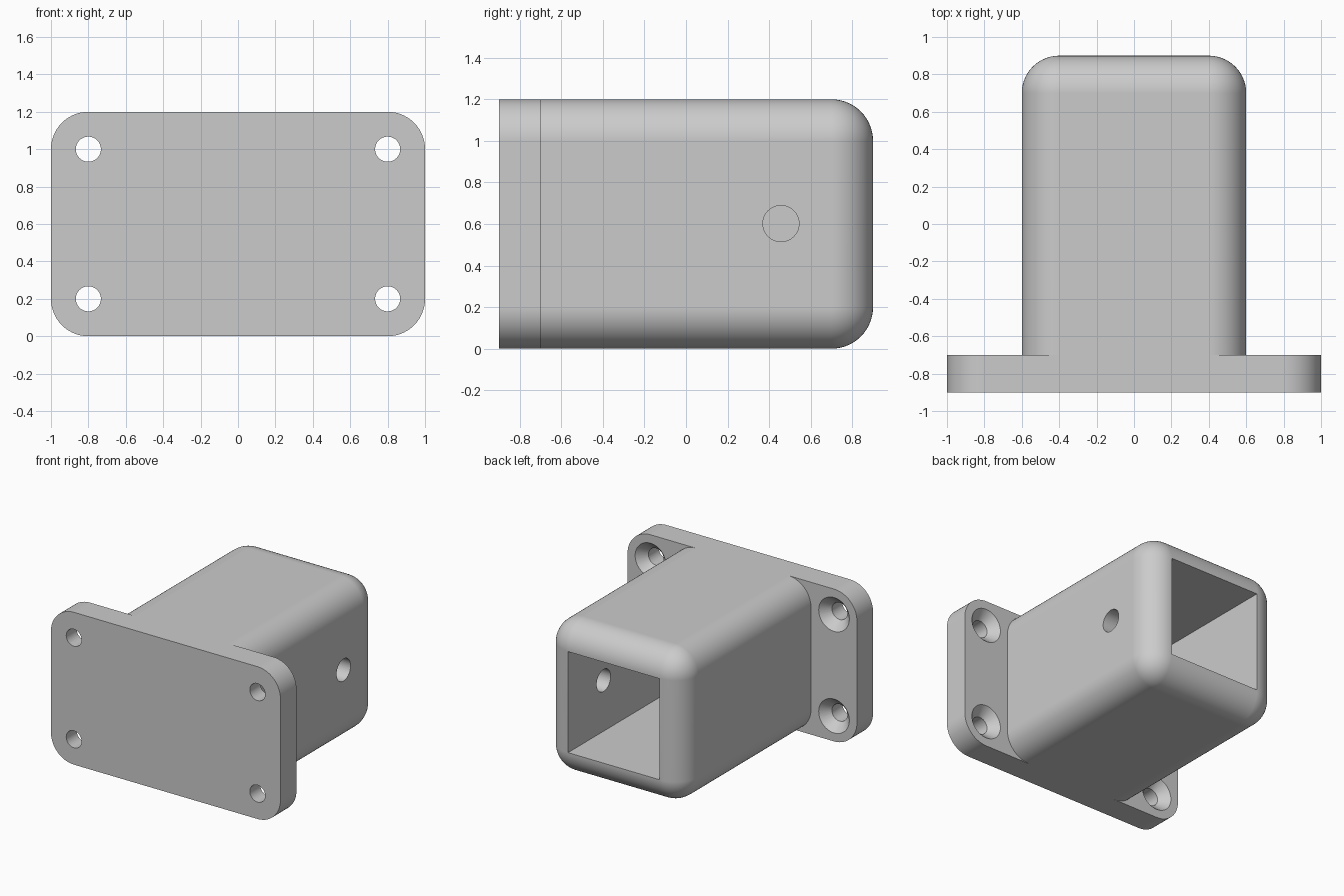
import bpy, bmesh
from math import pi
from mathutils import Matrix, Vector

cube = bpy.data.objects.get("Cube")
if cube:
    bpy.data.objects.remove(cube, do_unlink=True)

grey = bpy.data.materials.new("plain_grey")
grey.use_nodes = True
tone = (0.6, 0.6, 0.6, 1)
grey.diffuse_color = tone
grey.node_tree.nodes["Principled BSDF"].inputs["Base Color"].default_value = tone


def make_object(name, bm):
    bmesh.ops.recalc_face_normals(bm, faces=bm.faces)
    mesh = bpy.data.meshes.new(name)
    bm.to_mesh(mesh)
    bm.free()
    mesh.materials.append(grey)
    obj = bpy.data.objects.new(name, mesh)
    bpy.context.collection.objects.link(obj)
    return obj


def block(name, low, high, pick_edge=None, radius=0.2):
    """Box between two corners; edges accepted by pick_edge are rounded."""
    low, high = Vector(low), Vector(high)
    bm = bmesh.new()
    bmesh.ops.create_cube(bm, size=1)
    bmesh.ops.scale(bm, vec=high - low, verts=bm.verts)
    bmesh.ops.translate(bm, vec=(low + high) / 2, verts=bm.verts)
    if pick_edge:
        edges = [e for e in bm.edges if pick_edge(e)]
        bmesh.ops.bevel(bm, geom=edges, offset=radius, segments=14,
                        profile=0.5, affect='EDGES')
    return make_object(name, bm)


def cone(name, centre, r_low, r_high, length, axis):
    """Round cutter along an axis, centred at a point."""
    bm = bmesh.new()
    turn = Matrix.Rotation(pi / 2, 4, 'Y') if axis == 'X' else Matrix.Rotation(-pi / 2, 4, 'X')
    bmesh.ops.create_cone(bm, cap_ends=True, segments=48, radius1=r_low, radius2=r_high,
                          depth=length, matrix=Matrix.Translation(centre) @ turn)
    return make_object(name, bm)


def activate(obj):
    bpy.ops.object.select_all(action='DESELECT')
    obj.select_set(True)
    bpy.context.view_layer.objects.active = obj


def combine(target, other, operation):
    activate(target)
    mod = target.modifiers.new(operation.lower(), 'BOOLEAN')
    mod.operation = operation
    mod.solver = 'EXACT'
    mod.object = other
    bpy.ops.object.modifier_apply(modifier=mod.name)
    bpy.data.objects.remove(other, do_unlink=True)


def runs_along_y(edge):
    return abs(edge.verts[0].co.y - edge.verts[1].co.y) > 0.1


def at_back(edge):
    return all(v.co.y > 0.8 for v in edge.verts)


# Flange plate with rounded corners, joined to the rounded socket body
bracket = block("socket_bracket", (-1, -0.9, 0), (1, -0.7, 1.2), runs_along_y)
body = block("socket_body", (-0.6, -0.8, 0), (0.6, 0.9, 1.2),
             lambda e: runs_along_y(e) or at_back(e))
combine(bracket, body, 'UNION')

# Square pocket open at the back, ending at the plate
combine(bracket, block("pocket", (-0.398, -0.7, 0.202), (0.398, 1.1, 0.998)), 'DIFFERENCE')

# Pin hole through the left wall only
combine(bracket, cone("pin_hole", (0.5, 0.457, 0.602), 0.087, 0.087, 0.4, 'X'), 'DIFFERENCE')

# Four countersunk screw holes, widening toward the back of the plate
for x in (-0.8, 0.8):
    for z in (0.2, 1.0):
        combine(bracket, cone("screw_hole", (x, -0.8, z), 0.067, 0.067, 0.4, 'Y'), 'DIFFERENCE')
        combine(bracket, cone("countersink", (x, -0.73, z), 0.067, 0.143, 0.08, 'Y'), 'DIFFERENCE')

# Smooth fillets, crisp edges, flat faces kept flat
activate(bracket)
bpy.ops.object.shade_smooth_by_angle(angle=pi / 6)
weighted = bracket.modifiers.new("flat_face_normals", 'WEIGHTED_NORMAL')
weighted.keep_sharp = True
